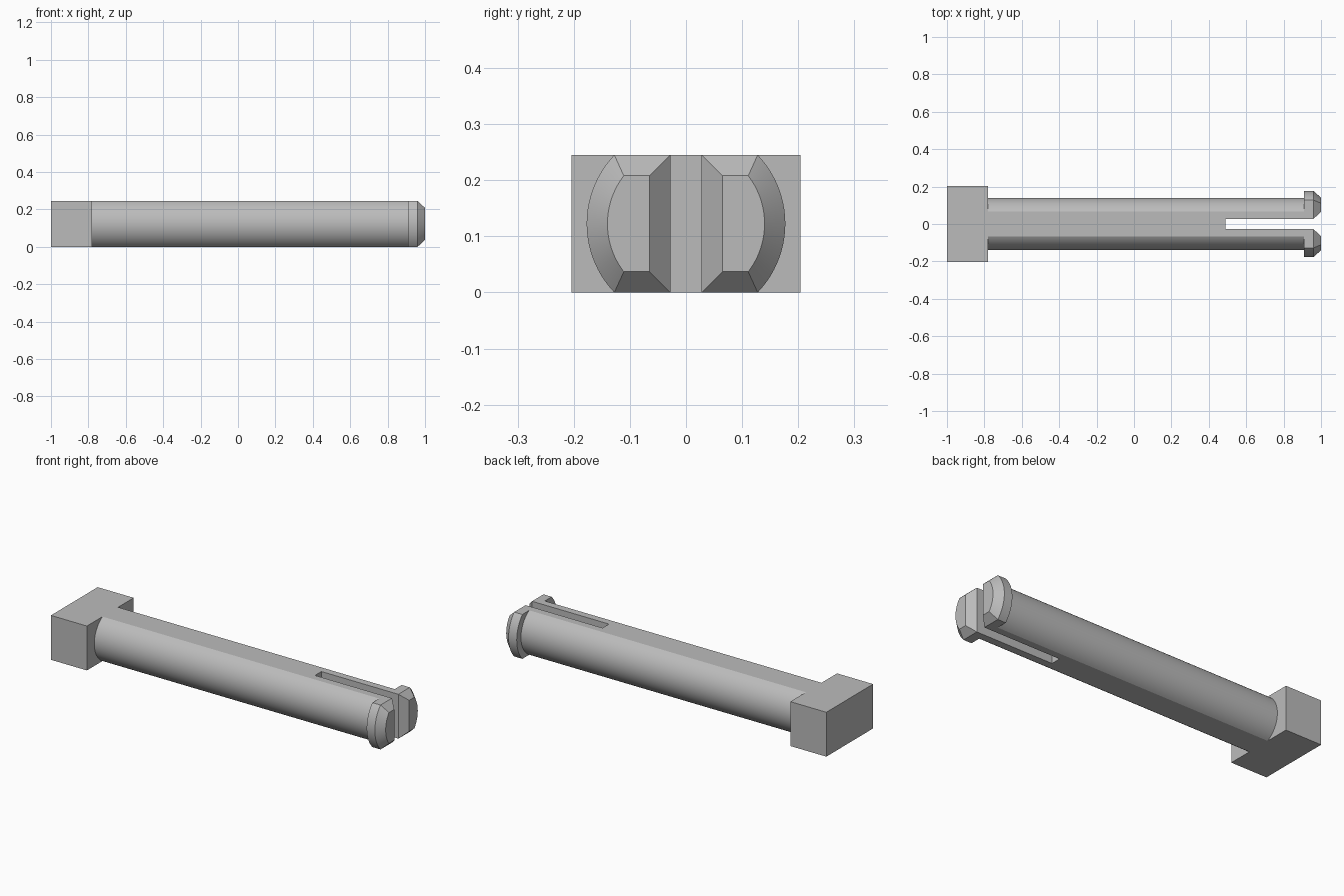
import bpy, bmesh, math

if "Cube" in bpy.data.objects:
    bpy.data.objects.remove(bpy.data.objects["Cube"], do_unlink=True)

H = 0.245          # overall height
MID = H / 2
SLOT = 0.028       # half width of the slot
CHAMFER = 0.037

grey = bpy.data.materials.new("plain_grey")
grey.use_nodes = True
colour = (0.5, 0.5, 0.5, 1)
grey.diffuse_color = colour
grey.node_tree.nodes["Principled BSDF"].inputs["Base Color"].default_value = colour


def arc(radius, half_height, steps=32):
    """Side arc of a round bar cut flat above and below, as (y, z)."""
    a = math.asin(half_height / radius)
    return [(radius * math.cos(t), MID + radius * math.sin(t))
            for t in (-a + 2 * a * i / steps for i in range(steps + 1))]


def half_section(radius, half_height, inner):
    return [(inner, MID - half_height)] + arc(radius, half_height) + [(inner, MID + half_height)]


def loft(name, stations):
    """Join matching (x, section) outlines into a closed solid."""
    bm = bmesh.new()
    rings = [[bm.verts.new((x, y, z)) for y, z in section] for x, section in stations]
    for a, b in zip(rings, rings[1:]):
        for i in range(len(a)):
            j = (i + 1) % len(a)
            bm.faces.new((a[i], a[j], b[j], b[i]))
    bm.faces.new(rings[0])
    bm.faces.new(rings[-1])
    bmesh.ops.recalc_face_normals(bm, faces=bm.faces)
    mesh = bpy.data.meshes.new(name)
    bm.to_mesh(mesh)
    bm.free()
    mesh.materials.append(grey)
    obj = bpy.data.objects.new(name, mesh)
    bpy.context.collection.objects.link(obj)
    return obj


def box(name, x0, x1, y, z0, z1):
    rect = [(-y, z0), (y, z0), (y, z1), (-y, z1)]
    return loft(name, [(x0, rect), (x1, rect)])


def select(obj):
    bpy.ops.object.select_all(action='DESELECT')
    obj.select_set(True)
    bpy.context.view_layer.objects.active = obj


# Square block at the left end
box("head_block", -1, -0.78, 0.204, 0, H)

# Round shaft with flat top and bottom, split by a slot
side = arc(0.14, MID)
section = side + [(-y, z) for y, z in reversed(side)]
shaft = loft("shaft", [(-0.78, section), (0.91, section)])
cutter = box("slot_cutter", 0.49, 1.1, SLOT, -0.1, H + 0.1)
cut = shaft.modifiers.new("slot", 'BOOLEAN')
cut.operation = 'DIFFERENCE'
cut.solver = 'EXACT'
cut.object = cutter
select(shaft)
bpy.ops.object.modifier_apply(modifier=cut.name)
bpy.data.objects.remove(cutter, do_unlink=True)

# Chamfered catches on the two prongs
wide = half_section(0.177, MID, SLOT)
narrow = half_section(0.177 - CHAMFER, MID - CHAMFER, SLOT + CHAMFER)
catches = loft("prong_catches", [(0.91, wide), (0.96, wide), (1, narrow)])
mirror = catches.modifiers.new("mirror", 'MIRROR')
mirror.use_axis = (False, True, False)

for obj in (shaft, catches):
    select(obj)
    bpy.ops.object.shade_smooth_by_angle(angle=math.radians(18))
